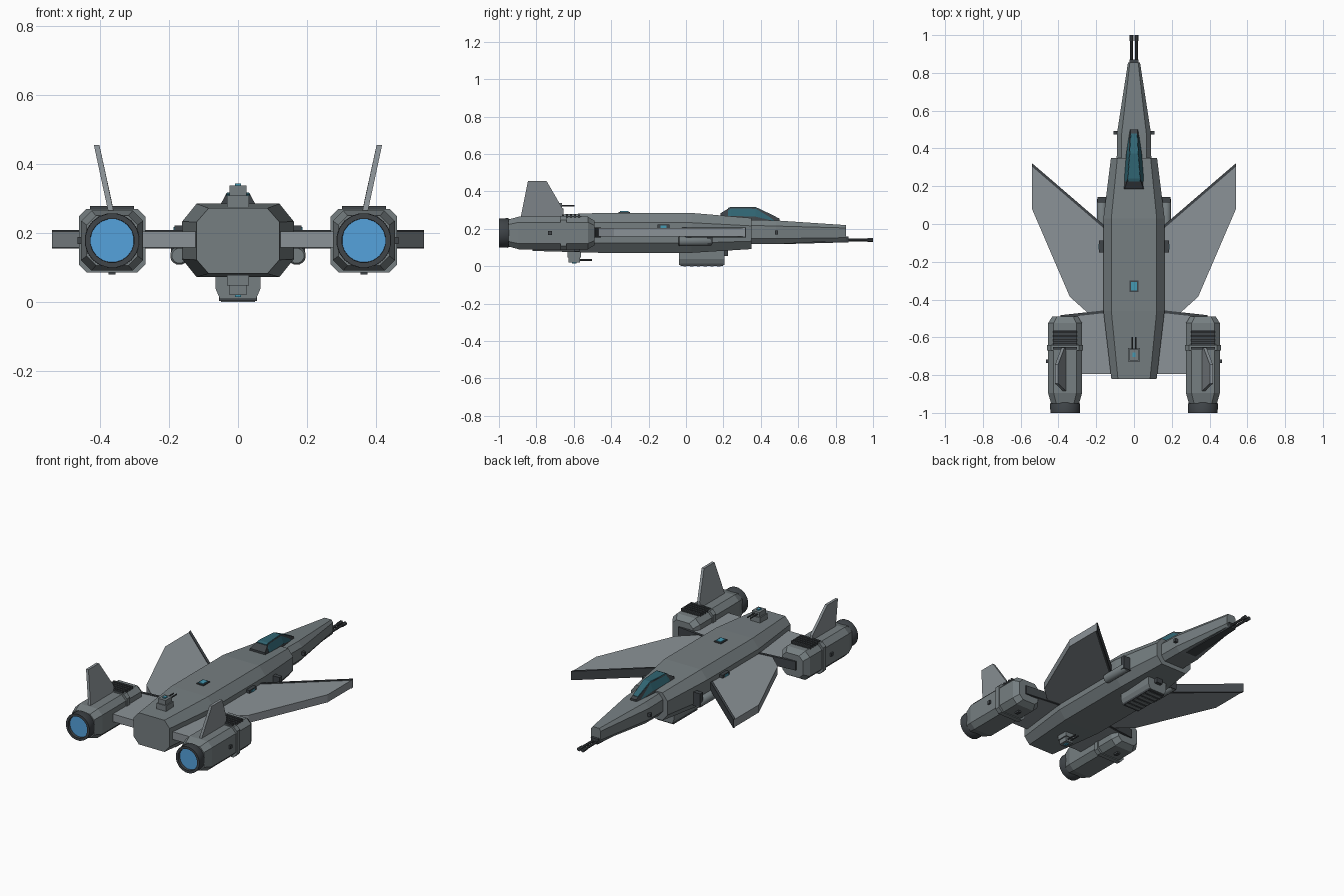
import bpy, bmesh, math
from mathutils import Vector

if "Cube" in bpy.data.objects:
    bpy.data.objects.remove(bpy.data.objects["Cube"])


def material(name, r, g, b):
    m = bpy.data.materials.new(name)
    m.diffuse_color = (r, g, b, 1)
    m.use_nodes = True
    m.node_tree.nodes["Principled BSDF"].inputs["Base Color"].default_value = m.diffuse_color
    return m


HULL = material("hull_grey", .18, .21, .22)
PANEL = material("panel_grey", .26, .29, .31)
DARK = material("dark_grey", .05, .058, .065)
BLUE = material("exhaust_blue", .09, .36, .72)
TEAL = material("glass_teal", .03, .13, .17)
LENS = material("sensor_cyan", .06, .32, .45)


def loft(name, rings, mat, mirror=False, smooth=False):
    """Skin a list of equal-length rings and cap both ends."""
    bm = bmesh.new()
    vs = [[bm.verts.new(p) for p in r] for r in rings]
    n = len(vs[0])
    for a, b in zip(vs, vs[1:]):
        for i in range(n):
            j = (i + 1) % n
            bm.faces.new((a[i], a[j], b[j], b[i]))
    bm.faces.new(vs[0])
    bm.faces.new(vs[-1])
    bmesh.ops.recalc_face_normals(bm, faces=bm.faces)
    me = bpy.data.meshes.new(name)
    bm.to_mesh(me)
    bm.free()
    me.materials.append(mat)
    ob = bpy.data.objects.new(name, me)
    bpy.context.collection.objects.link(ob)
    if mirror:
        ob.modifiers.new("mirror", 'MIRROR').use_mirror_merge = False
    if smooth:
        bpy.context.view_layer.objects.active = ob
        ob.select_set(True)
        bpy.ops.object.shade_smooth_by_angle(angle=math.radians(35))
        ob.select_set(False)
    return ob


def octagon(y, w, lo, hi, cx, cz, x=0):
    """Box section of half-width w with chamfers cx by cz."""
    return [(x + a, y, z) for a, z in (
        (-w + cx, lo), (w - cx, lo), (w, lo + cz), (w, hi - cz),
        (w - cx, hi), (-w + cx, hi), (-w, hi - cz), (-w, lo + cz))]


def trapezoid(y, wlo, whi, lo, hi):
    return [(-wlo, y, lo), (wlo, y, lo), (whi, y, hi), (-whi, y, hi)]


def circle(y, r, x, z, n):
    return [(x + r * math.cos(2 * math.pi * (i + .5) / n), y,
             z + r * math.sin(2 * math.pi * (i + .5) / n)) for i in range(n)]


def tube(name, x, z, profile, mat, n=12, mirror=True):
    return loft(name, [circle(y, r, x, z, n) for y, r in profile], mat, mirror, True)


def box(name, x, y, z, mat, mirror=False):
    return loft(name, [[(x[0], v, z[0]), (x[1], v, z[0]), (x[1], v, z[1]), (x[0], v, z[1])]
                       for v in y], mat, mirror)


def slab(name, outline, lo, hi, mat):
    """Flat plan outline (x, y) given thickness in z, mirrored."""
    return loft(name, [[(x, y, z) for x, y in outline] for z in (lo, hi)], mat, True)


# Fuselage and nose
loft("fuselage", [octagon(-.82, .12, .082, .272, .035, .04),
                  octagon(-.46, .162, .072, .285, .042, .052),
                  octagon(.03, .162, .072, .285, .042, .052),
                  octagon(.35, .122, .092, .258, .034, .042)], HULL)
loft("nose", [octagon(.30, .092, .118, .25, .025, .03),
              octagon(.48, .09, .118, .245, .025, .03),
              octagon(.855, .032, .138, .22, .01, .015)], HULL)

# Nose guns
loft("gun_housing", [trapezoid(.5, .035, .045, .118, .16),
                     trapezoid(.87, .02, .024, .128, .16)], DARK)
tube("gun_barrel", .0125, .14, [(.8, .008), (.97, .008), (.97, .0115), (1, .0115)], DARK, 8)

# Canopy
loft("canopy_frame", [trapezoid(.185, .058, .05, .24, .284),
                      trapezoid(.235, .056, .034, .24, .314),
                      trapezoid(.37, .043, .024, .24, .314),
                      trapezoid(.5, .026, .018, .225, .255)], DARK)
loft("canopy_glass", [trapezoid(.225, .051, .033, .27, .312),
                      trapezoid(.24, .051, .032, .27, .317),
                      trapezoid(.372, .041, .022, .265, .317),
                      trapezoid(.48, .025, .016, .24, .266)], TEAL)

# Forward-swept wings and rear stub wings
slab("wing", [(.14, -.04), (.54, .315), (.54, .08), (.34, -.385), (.24, -.475), (.14, -.475)],
     .158, .204, PANEL)
slab("wing_leading_edge", [(.14, -.04), (.14, -.022), (.54, .322), (.54, .304)],
     .155, .208, DARK)
slab("stub_wing", [(.1, -.46), (.39, -.492), (.39, -.795), (.1, -.795)], .158, .204, PANEL)
slab("stub_leading_edge", [(.14, -.455), (.39, -.483), (.39, -.497), (.14, -.47)],
     .155, .208, DARK)

# Engine nacelles
EX, EZ = .365, .178
loft("engine_body", [octagon(y, w, EZ - h, EZ + h, c, c, EX) for y, w, h, c in (
    (-.49, .068, .066, .025), (-.525, .09, .087, .03),
    (-.895, .09, .087, .03), (-.95, .074, .072, .027))], HULL, True)
loft("engine_band", [octagon(y, .096, EZ - .092, EZ + .092, .022, .022, EX)
                     for y in (-.67, -.64)], HULL, True)
tube("engine_nozzle", EX, EZ, [(-.94, .072), (-.952, .08), (-1, .079), (-1, .064), (-.98, .063)],
     DARK, 20)
tube("engine_glow", EX, EZ, [(-.97, .0635), (-.984, .0635)], BLUE, 20)
box("intake_vent", (EX - .06, EX + .06), (-.67, -.56), (.25, .27), DARK, True)
for i in range(5):
    y = -.572 - i * .0215
    box("intake_slat", (EX - .064, EX + .064), (y - .006, y + .006), (.26, .278), DARK, True)
for side in (-1, 1):
    x = EX + side * .092
    box("engine_thruster", (x - .008, x + .008), (-.737, -.717), (.168, .188), DARK, True)
box("engine_keel_sensor", (EX - .01, EX + .01), (-.6, -.57), (.08, .1), DARK, True)

# Canted tail fins
fin = [(-.885, .255, .367), (-.655, .255, .367), (-.655, .3, .376),
       (-.745, .455, .41), (-.845, .455, .41)]
loft("tail_fin", [[(x + d, y, z) for y, z, x in fin] for d in (-.008, .008)], PANEL, True)

# Belly pod with slats
loft("belly_pod", [octagon(y, .065, .008, .12, .013, .03) for y in (-.037, .205)], HULL)
box("belly_pod_plate", (-.055, .055), (-.03, .198), (.002, .02), DARK)
for i in range(6):
    y = -.005 + i * .036
    box("belly_slat", (-.05, .05), (y - .009, y + .009), (0, .01), HULL)
box("belly_sensor", (-.02, .02), (.2, .225), (.055, .085), DARK)

# Side canisters and sensors
tube("side_canister", .17, .134, [(-.04, .022), (-.034, .027), (.13, .027), (.138, .022)], HULL, 12)
box("canister_bracket", (.13, .194), (.115, .142), (.12, .2), DARK, True)
box("side_sensor", (.15, .184), (-.152, -.087), (.2, .222), DARK, True)
box("side_sensor_lens", (.18, .187), (-.135, -.105), (.205, .217), LENS, True)
box("dorsal_sensor", (-.023, .023), (-.36, -.3), (.28, .291), DARK)
box("dorsal_sensor_lens", (-.016, .016), (-.352, -.308), (.285, .295), LENS)
box("nose_thruster", (.07, .108), (.475, .492), (.17, .19), DARK, True)


# Twin-barrel turrets above and below
def turret(name, y, base, s):
    def span(a, b):
        return sorted((base + s * a, base + s * b))
    box(name + "_base", (-.032, .032), (y - .036, y + .036), span(-.02, .024), HULL)
    box(name + "_head", (-.025, .025), (y - .03, y + .03), span(.02, .052), HULL)
    box(name + "_lens", (-.009, .009), (y - .012, y + .012), span(.05, .058), LENS)
    tube(name + "_barrel", .01, base + s * .038, [(y, .0045), (y + .095, .0045)], DARK, 6)


turret("upper_turret", -.692, .285, 1)
turret("lower_turret", -.597, .072, -1)
